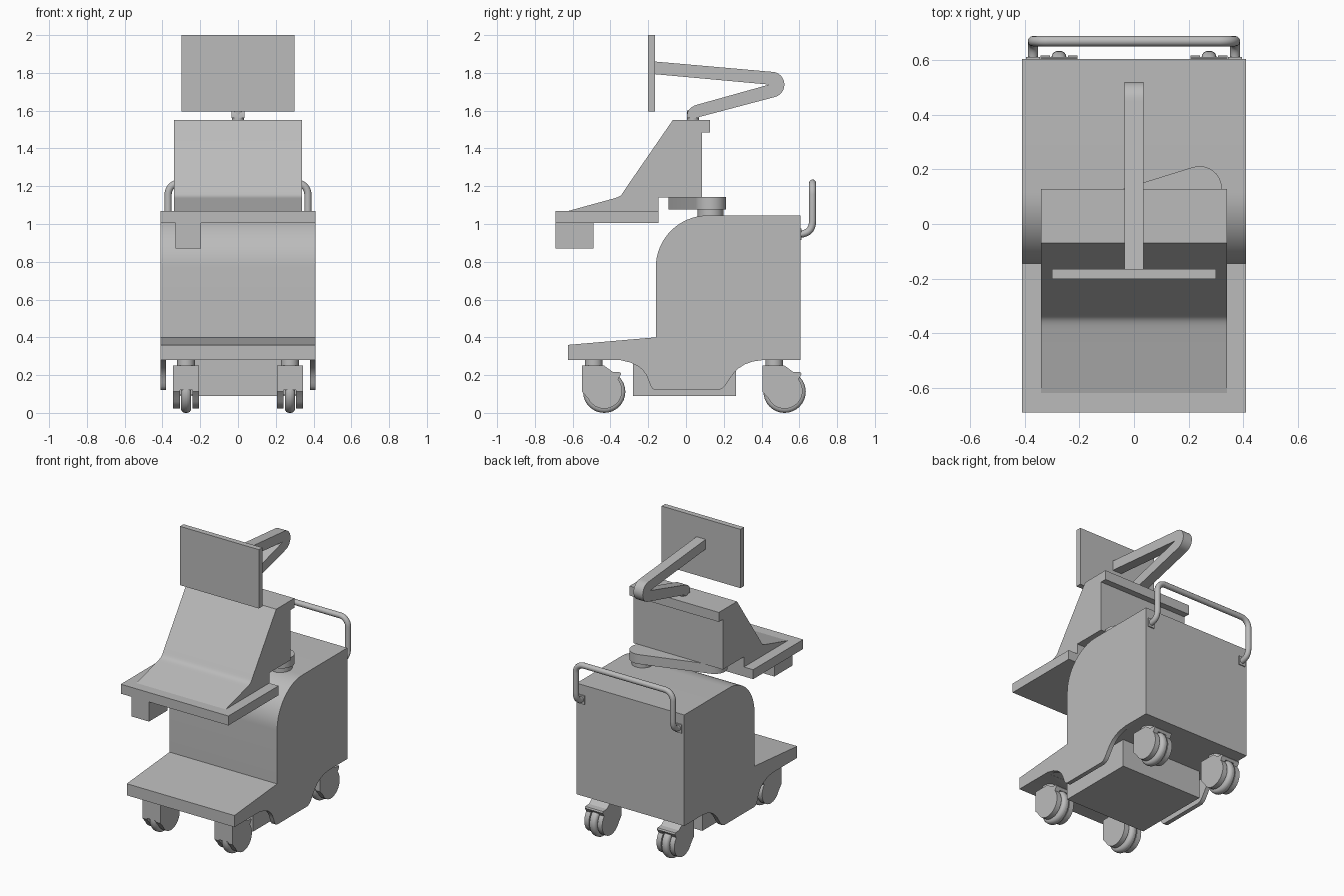
import bpy, bmesh
from math import radians, cos, sin, pi
from mathutils import Vector
from mathutils.geometry import interpolate_bezier

cube = bpy.data.objects.get("Cube")
if cube:
    bpy.data.objects.remove(cube, do_unlink=True)

grey = bpy.data.materials.new("plain grey")
grey.use_nodes = True
COLOUR = (0.5, 0.5, 0.5, 1)
grey.diffuse_color = COLOUR
grey.node_tree.nodes["Principled BSDF"].inputs["Base Color"].default_value = COLOUR


def finish(bm, name):
    bmesh.ops.recalc_face_normals(bm, faces=bm.faces)
    mesh = bpy.data.meshes.new(name)
    bm.to_mesh(mesh)
    bm.free()
    mesh.materials.append(grey)
    mesh.shade_smooth()
    mesh.set_sharp_from_angle(angle=radians(32))
    obj = bpy.data.objects.new(name, mesh)
    bpy.context.collection.objects.link(obj)
    return obj


def extrude(name, points, start, end, axis="x"):
    """Outline in (y, z) pushed along x, or in (x, y) pushed along z."""
    bm = bmesh.new()
    place = (lambda a, b: (start, a, b)) if axis == "x" else (lambda a, b: (a, b, start))
    push = (end - start, 0, 0) if axis == "x" else (0, 0, end - start)
    face = bm.faces.new([bm.verts.new(place(a, b)) for a, b in points])
    moved = bmesh.ops.extrude_face_region(bm, geom=[face])["geom"]
    bmesh.ops.translate(bm, vec=push, verts=[v for v in moved if isinstance(v, bmesh.types.BMVert)])
    return finish(bm, name)


def box(name, x, y, z):
    return extrude(name, [(y[0], z[0]), (y[1], z[0]), (y[1], z[1]), (y[0], z[1])], *x)


def arc(cy, cz, r, a, b, n=16):
    angles = [radians(a + (b - a) * i / n) for i in range(n + 1)]
    return [(cy + r * cos(t), cz + r * sin(t)) for t in angles]


def curve(a, b, c, d, n=10):
    pts = interpolate_bezier(*(Vector((*p, 0)) for p in (a, b, c, d)), n)
    return [(p.x, p.y) for p in pts]


def cylinder(name, x, y, z0, z1, r):
    return extrude(name, arc(x, y, r, 0, 348.75, 31), z0, z1, "z")


# Cabinet with front step and side skirts, hollow between the skirts
W = 0.41
body = extrude("cabinet",
               [(-0.625, 0.28), (-0.625, 0.36), (-0.16, 0.40)]
               + arc(0.115, 0.77, 0.275, 180, 90)
               + [(0.605, 1.045), (0.605, 0.28)]
               + curve((0.41, 0.28), (0.22, 0.27), (0.24, 0.13), (0.17, 0.12))
               + curve((-0.16, 0.12), (-0.22, 0.13), (-0.16, 0.25), (-0.35, 0.28)), -W, W)
cutter = box("skirt_cutter", (-0.38, 0.38), (-0.36, 0.42), (0.05, 0.281))
cutter.hide_render = True
mod = body.modifiers.new("hollow", "BOOLEAN")
mod.operation = "DIFFERENCE"
mod.object = cutter
hollow = bpy.data.meshes.new_from_object(body.evaluated_get(bpy.context.evaluated_depsgraph_get()))
body.modifiers.clear()
body.data = hollow
hollow.set_sharp_from_angle(angle=radians(32))
bpy.data.objects.remove(cutter, do_unlink=True)
box("under_box", (-0.31, 0.31), (-0.28, 0.265), (0.09, 0.285))


# Casters: forked housing, wheel and stem
def caster(label, x, y):
    cy, cz = y + 0.055, 0.112
    front = y - 0.062
    cheek = ([(front, 0.25), (front, 0.112)] + arc(cy, cz + 0.005, 0.095, 205, 400)
             + [(y + 0.145, 0.205), (y + 0.14, 0.215), (y + 0.1, 0.217), (y + 0.055, 0.25)])
    for side, a, b in (("outer", 0.033, 0.068), ("inner", -0.068, -0.033)):
        extrude(f"{label}_{side}_cheek", cheek, x + a, x + b)
    extrude(f"{label}_bridge",
            [(front, 0.25), (front, 0.12), (y - 0.03, 0.12), (y, 0.19), (y + 0.135, 0.19),
             (y + 0.145, 0.205), (y + 0.14, 0.215), (y + 0.1, 0.217), (y + 0.055, 0.25)],
            x - 0.033, x + 0.033)
    wheel = extrude(f"{label}_wheel", arc(cy, cz, cz, 0, 348.75, 31), x - 0.027, x + 0.027)
    bev = wheel.modifiers.new("round_tyre", "BEVEL")
    bev.width = 0.022
    bev.segments = 4
    bev.angle_limit = radians(40)
    box(f"{label}_axle", (x - 0.035, x + 0.035), (cy - 0.015, cy + 0.015), (cz - 0.015, cz + 0.015))
    cylinder(f"{label}_stem", x, y, 0.245, 0.285, 0.047)


for side, x in (("left", 0.275), ("right", -0.275)):
    caster(f"front_{side}_caster", x, -0.488)
    caster(f"rear_{side}_caster", x, 0.467)

# Push handle: one rounded tube with two mounting plates
data = bpy.data.curves.new("push_handle", "CURVE")
data.dimensions = "3D"
data.bevel_depth = 0.019
data.bevel_resolution = 4
data.use_fill_caps = True
half = [(0.37, y, z) for y, z in curve((0.6, 0.945), (0.645, 0.95), (0.67, 0.965), (0.67, 1.02), 8)]
half += [(x, 0.67, z) for x, z in arc(0.31, 1.157, 0.06, 0, 90, 8)]
path = half + [(-x, y, z) for x, y, z in reversed(half)]
spline = data.splines.new("POLY")
spline.points.add(len(path) - 1)
for point, co in zip(spline.points, path):
    point.co = (*co, 1)
handle = bpy.data.objects.new("push_handle", data)
bpy.context.collection.objects.link(handle)
data.materials.append(grey)
for side, s in (("left", 1), ("right", -1)):
    box(f"{side}_handle_plate", sorted((s * 0.345, s * 0.395)), (0.6, 0.612), (0.915, 0.975))

# Swivel link between cabinet and console
cylinder("swivel_base", 0.24, 0.13, 1.04, 1.08, 0.068)
extrude("swivel_link",
        arc(0.24, 0.13, 0.082, -73, 107) + arc(-0.21, -0.01, 0.082, 107, 287), 1.077, 1.142, "z")

# Console: tray, sloped housing and hanging box
box("tray", (-W, W), (-0.69, -0.145), (1.005, 1.07))
extrude("console",
        [(-0.62, 1.07)] + curve((-0.39, 1.133), (-0.34, 1.146), (-0.345, 1.15), (-0.315, 1.195), 8)
        + [(-0.07, 1.55), (0.128, 1.55), (0.128, 1.485), (0.085, 1.485),
           (0.085, 1.14), (-0.145, 1.14), (-0.145, 1.07)], -0.34, 0.34)
box("tray_box", (-0.33, -0.195), (-0.69, -0.49), (0.87, 1.005))

# Screen on a folded arm
cylinder("arm_post", 0, 0.037, 1.545, 1.6, 0.032)
extrude("screen_arm",
        [(-0.165, 1.86), (0.45, 1.806)] + arc(0.453, 1.738, 0.068, 80, -75, 12)
        + curve((0.068, 1.566), (0.068, 1.566), (0.068, 1.566), (0.068, 1.56), 2)
        + [(0.005, 1.56)] + curve((0.005, 1.575), (0.008, 1.61), (0.035, 1.628), (0.075, 1.636), 8)
        + [(0.44, 1.738), (-0.165, 1.793)], -0.035, 0.035)
box("screen", (-0.3, 0.3), (-0.202, -0.164), (1.595, 2.0))
